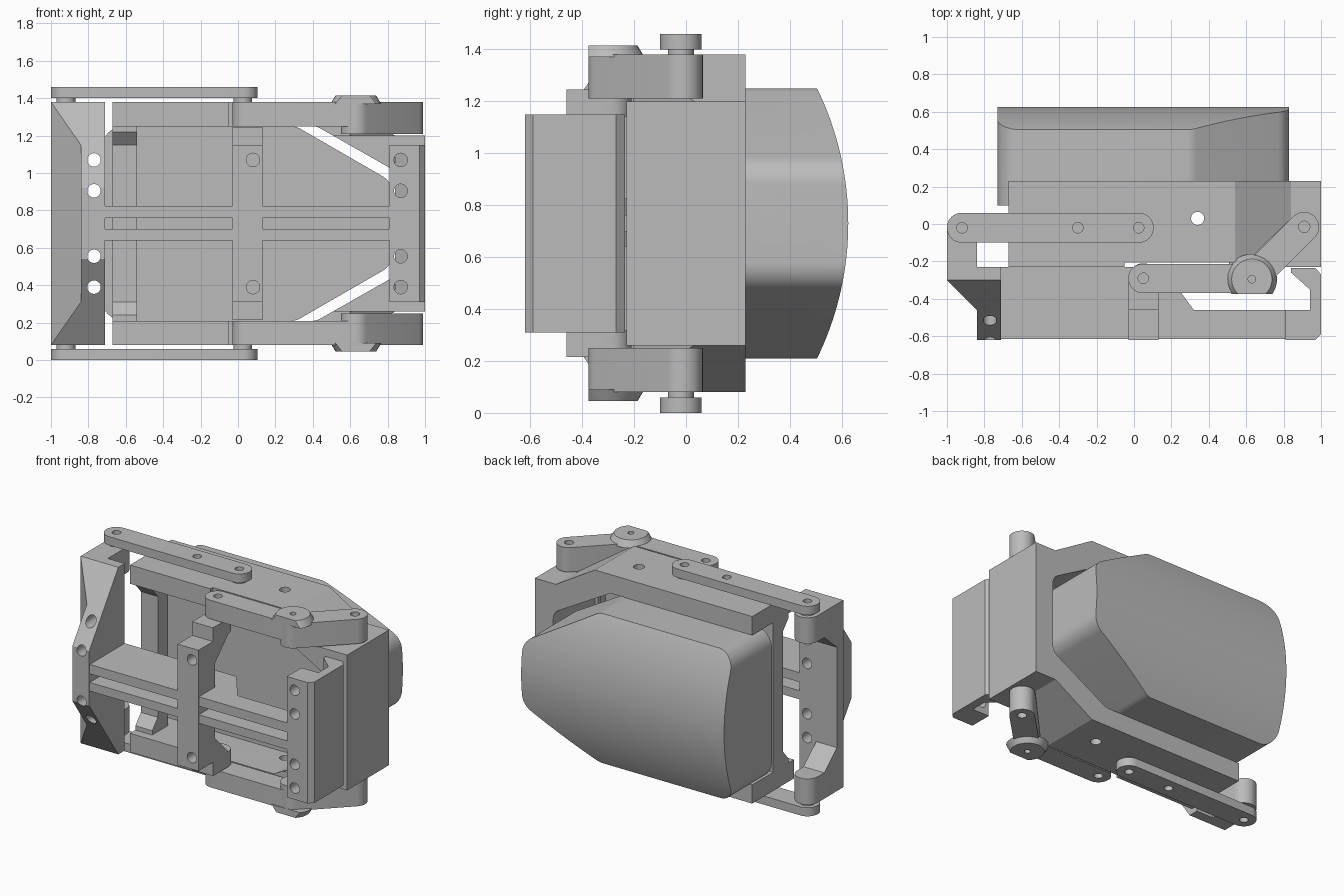
import bpy, bmesh, math
from mathutils import Vector

cube = bpy.data.objects.get("Cube")
if cube:
    bpy.data.objects.remove(cube, do_unlink=True)

H = 1.46  # full height; every part mirrors about H / 2

grey = bpy.data.materials.new("plain grey")
grey.use_nodes = True
grey.diffuse_color = (0.5, 0.5, 0.5, 1)
grey.node_tree.nodes["Principled BSDF"].inputs["Base Color"].default_value = (0.5, 0.5, 0.5, 1)


def outline(points, steps=8):
    """2D outline; a third value on a point rounds that corner."""
    out = []
    for i, p in enumerate(points):
        c = Vector(p[:2])
        if len(p) < 3:
            out.append(c)
            continue
        a = (Vector(points[i - 1][:2]) - c).normalized()
        b = (Vector(points[(i + 1) % len(points)][:2]) - c).normalized()
        half = a.angle(b) / 2
        mid = c + (a + b).normalized() * p[2] / math.sin(half)
        start = c + a * p[2] / math.tan(half) - mid
        end = c + b * p[2] / math.tan(half) - mid
        turn = start.angle_signed(end)  # clockwise positive
        for k in range(steps + 1):
            t = -turn * k / steps
            out.append(mid + Vector((start.x * math.cos(t) - start.y * math.sin(t),
                                     start.x * math.sin(t) + start.y * math.cos(t))))
    return out


def prism(name, points, axis, lo, hi):
    """Extrude an outline along an axis from lo to hi."""
    place = {"x": lambda p, d: (d, p.x, p.y),
             "y": lambda p, d: (p.x, d, p.y),
             "z": lambda p, d: (p.x, p.y, d)}[axis]
    bm = bmesh.new()
    pts = outline(points)
    low = [bm.verts.new(place(p, lo)) for p in pts]
    high = [bm.verts.new(place(p, hi)) for p in pts]
    bm.faces.new(low)
    bm.faces.new(high)
    for i in range(len(pts)):
        j = (i + 1) % len(pts)
        bm.faces.new((low[i], low[j], high[j], high[i]))
    bmesh.ops.recalc_face_normals(bm, faces=bm.faces)
    mesh = bpy.data.meshes.new(name)
    bm.to_mesh(mesh)
    bm.free()
    mesh.materials.append(grey)
    obj = bpy.data.objects.new(name, mesh)
    bpy.context.collection.objects.link(obj)
    return obj


def box(name, x, y, z):
    return prism(name, [(x[0], y[0]), (x[1], y[0]), (x[1], y[1]), (x[0], y[1])], "z", *z)


def disc(name, u, v, r, axis, lo, hi, sides=32):
    ring = [(u + r * math.cos(math.tau * k / sides), v + r * math.sin(math.tau * k / sides))
            for k in range(sides)]
    return prism(name, ring, axis, lo, hi)


def combine(obj, others, mode="DIFFERENCE"):
    for other in others:
        mod = obj.modifiers.new("cut", "BOOLEAN")
        mod.operation, mod.solver, mod.object = mode, "EXACT", other
        bpy.context.view_layer.objects.active = obj
        bpy.ops.object.modifier_apply(modifier=mod.name)
        bpy.data.objects.remove(other, do_unlink=True)
    return obj


def mirrored(obj):
    """Copy of a part flipped to the lower half."""
    twin = bpy.data.objects.new("lower_" + obj.name, obj.data.copy())
    bpy.context.collection.objects.link(twin)
    for v in twin.data.vertices:
        v.co.z = H - v.co.z
    twin.data.flip_normals()
    return twin


def both(obj):
    mirrored(obj)
    return obj


# Rear frame: C-shaped band with sloped shoulders
upper = [(-0.67, 1.25), (-0.67, 1.38), (0.54, 1.38), (0.84, 1.2), (1, 1.2)]
inner = [(0.86, 1.0, 0.08), (0.42, 1.25, 0.08)]
flip = lambda pts: [(p[0], H - p[1], *p[2:]) for p in reversed(pts)]
frame = prism("rear_frame", upper + flip(upper) + flip(inner) + inner, "y", -0.23, 0.23)
notch = prism("notch", [(-0.05, -0.205), (0.6, -0.205), (0.9, 0.09), (1.1, 0.09),
                        (1.1, -0.4), (-0.05, -0.4)], "z", 1.2, 1.5)
combine(frame, [mirrored(notch), notch,
                disc("hole", 0.34, 0.03, 0.035, "z", 1.15, 1.5),
                disc("hole", 0.34, 0.03, 0.035, "z", -0.1, 0.3)])
box("frame_post", (-0.67, -0.54), (-0.11, 0.0), (0.2, 1.26))
both(prism("post_gusset", [(-0.11, 1.26), (-0.17, 1.26), (-0.17, 1.22), (-0.11, 1.15)],
           "x", -0.67, -0.54))

# Rear pod: tapered, rounded outline with an arched back
mid = H / 2
half = [(-0.73, mid + 0.52, 0.12), (0.31, mid + 0.52, 0.1), (0.83, mid + 0.22, 0.12)]
pod = prism("rear_pod", half + flip(half), "y", 0.1, 0.8)
combine(pod, [disc("arch", -0.561, mid, 1.186, "x", -2, 2, 160)], "INTERSECT")

# Side bracket with slanted ends and mounting holes
bracket = prism("side_bracket", [(-1, -0.23), (-1, -0.3), (-0.84, -0.46), (-0.84, -0.62),
                                 (-0.71, -0.62), (-0.71, -0.23)], "z", 0.08, 1.38)
slant = prism("slant", [(-0.26, 1.4375), (-0.7, 0.805), (-0.7, 1.4375)], "x", -1.1, -0.6)
rows = (1.07, 0.905, 0.555, 0.39)
combine(bracket, [mirrored(slant), slant]
        + [disc("hole", -0.77, z, 0.036, "y", -0.8, 0) for z in rows])
both(prism("bracket_pivot", [(-1, -0.24), (-0.84, -0.24), (-0.84, 0.06, 0.079),
                             (-1, 0.06, 0.079)], "z", 1.2, 1.38))
both(prism("bracket_gusset", [(-0.24, 1.25), (-0.09, 1.25), (-0.09, 1.2), (-0.24, 1.07)],
           "x", -1, -0.84))

# Twin horizontal bars, deep on one side
for name, z in (("lower_bar", (0.64, 0.7)), ("upper_bar", (0.76, 0.825))):
    prism(name, [(-0.73, -0.615), (0.83, -0.615), (0.83, -0.46), (0.32, -0.46),
                 (0.15, -0.23), (-0.73, -0.23)], "z", *z)

# Centre post with pivot heads
post = box("centre_post", (-0.03, 0.13), (-0.62, -0.44), (0.31, 1.15))
combine(post, [disc("hole", 0.08, z, 0.036, "y", -0.8, -0.3) for z in (1.07, 0.39)])
both(prism("post_head", [(-0.03, -0.46), (0.13, -0.46), (0.13, -0.21, 0.079),
                         (-0.03, -0.21, 0.079)], "z", 1.14, 1.245))
both(prism("head_gusset", [(-0.45, 1.15), (-0.28, 1.15), (-0.45, 0.98)], "x", -0.03, 0.13))

# End block with mounting holes
block = prism("end_block", [(0.84, -0.235), (0.84, -0.26), (0.94, -0.35), (0.94, -0.46),
                            (0.81, -0.46), (0.81, -0.62), (0.97, -0.62), (1, -0.59),
                            (1, -0.27), (0.97, -0.235)], "z", 0.31, 1.15)
combine(block, [disc("hole", 0.87, z, 0.036, "y", -0.8, -0.4) for z in rows])

# Long straight links
link = prism("long_link", [(-1, -0.1, 0.079), (0.105, -0.1, 0.079),
                           (0.105, 0.06, 0.079), (-1, 0.06, 0.079)], "z", 1.4, H)
combine(link, [disc("hole", x, -0.02, 0.028, "z", 1.3, 1.5) for x in (-0.92, -0.3, 0.025)])
both(link)
for x in (-0.92, 0.025):
    both(disc("link_pin", x, -0.02, 0.05, "z", 1.37, 1.41))

# Bent links: straight arm, diagonal arm and raised elbow cap
both(combine(prism("bent_link_arm", [(-0.03, -0.37, 0.079), (0.71, -0.37, 0.079),
                                     (0.71, -0.215, 0.07), (-0.03, -0.215, 0.07)],
                   "z", 1.25, 1.38),
             [disc("hole", 0.05, -0.29, 0.028, "z", 1.3, 1.5)]))


def along(t, s):
    """Point on the diagonal arm: distance t along it, s to its side."""
    d = Vector((1, 1)).normalized()
    return (0.63 + d.x * t - d.y * s, -0.295 + d.y * t + d.x * s)


reach = 0.475
diagonal = prism("bent_link_diagonal", [(*along(-0.08, -0.08), 0.079),
                                        (*along(reach, -0.08), 0.079),
                                        (*along(reach, 0.08), 0.079),
                                        (*along(-0.08, 0.08), 0.079)], "z", 1.21, 1.38)
both(combine(diagonal, [disc("hole", 0.91, -0.015, 0.03, "z", 1.3, 1.5)]))
cap = disc("elbow_cap", 0.63, -0.295, 0.135, "z", 1.37, 1.415)
for v in cap.data.vertices:
    if v.co.z > 1.4:
        v.co.x = 0.63 + (v.co.x - 0.63) * 0.8
        v.co.y = -0.295 + (v.co.y + 0.295) * 0.8
trim = box("trim", (0.4, 0.9), (-0.6, -0.375), (1.3, 1.5))
both(combine(cap, [trim, disc("hole", 0.63, -0.295, 0.02, "z", 1.38, 1.5)]))

# Smooth curved walls, keep edges sharp
for obj in bpy.context.collection.objects:
    if obj.type == "MESH" and obj.data.materials and obj.data.materials[0] == grey:
        bpy.ops.object.select_all(action="DESELECT")
        obj.select_set(True)
        bpy.context.view_layer.objects.active = obj
        bpy.ops.object.shade_smooth_by_angle(angle=math.radians(25))
